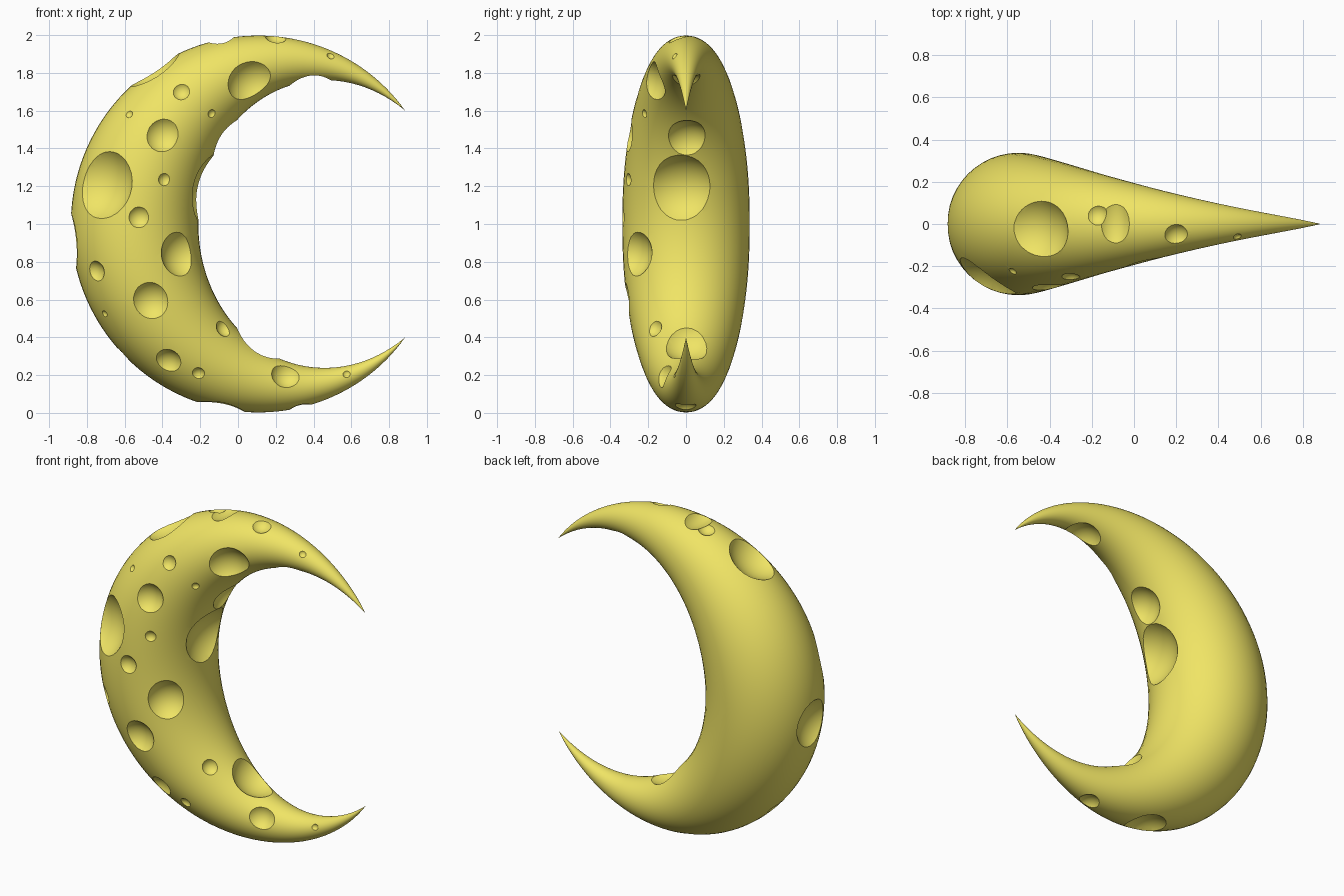
import bpy, bmesh
from math import sin, cos, pi, radians
from mathutils import Vector, Matrix
from mathutils.bvhtree import BVHTree

if "Cube" in bpy.data.objects:
    bpy.data.objects.remove(bpy.data.objects["Cube"])

RINGS, SEGS = 128, 48


def outer_point(s):
    a, r = radians(180 - 142 * s), 1 - 0.024 * s ** 5
    return Vector((0.115 + r * cos(a), 0, r * sin(a)))


def inner_point(s):
    a = radians(180 - 129 * (s - 0.8 * s * s * (1 - s)))
    return Vector((0.45 + 0.66 * cos(a), 0, 0.76 * sin(a)))


TIP = outer_point(1)
TIP_GAP = TIP - inner_point(1)

# Crescent body: round sections spanning the outer and inner arcs
bm = bmesh.new()
rings = []
for i in range(1, RINGS):
    t = -1 + 2 * i / RINGS
    s, side = abs(t), (1 if t >= 0 else -1)
    o, n = outer_point(s), inner_point(s) + TIP_GAP * s ** 8
    mid, d = (o + n) / 2, (o - n) / 2
    ring = []
    for k in range(SEGS):
        a = 2 * pi * k / SEGS
        p = mid + d * cos(a)
        ring.append(bm.verts.new((p.x, d.length * sin(a), 1 + side * p.z)))
    rings.append(ring)
for r0, r1 in zip(rings, rings[1:]):
    for k in range(SEGS):
        j = (k + 1) % SEGS
        bm.faces.new((r0[k], r0[j], r1[j], r1[k]))
for ring, side in ((rings[0], -1), (rings[-1], 1)):
    tip = bm.verts.new((TIP.x, 0, 1 + side * TIP.z))
    for k in range(SEGS):
        bm.faces.new((ring[k], ring[(k + 1) % SEGS], tip))
bmesh.ops.recalc_face_normals(bm, faces=bm.faces)
tree = BVHTree.FromBMesh(bm)
mesh = bpy.data.meshes.new("crescent_moon")
bm.to_mesh(mesh)
bm.free()
moon = bpy.data.objects.new("crescent_moon", mesh)
bpy.context.collection.objects.link(moon)

# Craters on the front face: x, z, rim radius
front = [
    (-.30, 1.70, .045), (-.575, 1.58, .02), (-.14, 1.585, .022), (-.40, 1.47, .09),
    (-.39, 1.235, .033), (-.525, 1.035, .055), (-.71, 1.21, .19), (-.75, .75, .055),
    (-.705, .525, .018), (-.46, .595, .10), (-.32, .84, .115), (-.37, .275, .07),
    (-.21, .21, .033), (-.08, .445, .045), (.06, 1.755, .12), (.25, .195, .075),
    (.575, .205, .02), (.49, 1.89, .02),
]
# Craters around the rim: x, y, z, rim radius, stretch in y
edge = [
    (-.88, 0, .91, .155, 1), (-.44, -.03, 1.81, .165, 1), (-.09, 0, 1.98, .07, 2),
    (-.17, .04, 1.95, .05, 1), (.2, -.05, 1.98, .055, 1), (-.09, 0, .03, .135, 1),
    (.33, 0, .03, .06, 1.2), (-.61, 0, .31, .045, 1), (.38, 0, 1.76, .105, 1),
    (-.09, 0, 1.47, .105, 1.1), (-.2, -.03, 1.2, .165, 1.15), (.1, 0, .36, .13, 1.1),
]

spots = []
for x, z, a in front:
    p, n = tree.ray_cast(Vector((x, -2, z)), Vector((0, 1, 0)))[:2]
    if p is None:
        p, n = tree.find_nearest(Vector((x, 0, z)))[:2]
    spots.append((p, n, a, 1))
for x, y, z, a, sy in edge:
    p, n = tree.find_nearest(Vector((x, y, z)))[:2]
    spots.append((p, n, a, sy))

# Sphere cutters hovering just off the surface
cutters = []
for p, n, a, sy in spots:
    cb = bmesh.new()
    m = Matrix.Translation(p + n * a * 0.75) @ Matrix.Diagonal((1, sy, 1, 1))
    bmesh.ops.create_uvsphere(cb, u_segments=40, v_segments=20, radius=a * 1.25, matrix=m)
    cm = bpy.data.meshes.new("crater_cutter")
    cb.to_mesh(cm)
    cb.free()
    cutter = bpy.data.objects.new("crater_cutter", cm)
    cutter.hide_render = True
    bpy.context.collection.objects.link(cutter)
    mod = moon.modifiers.new("crater", "BOOLEAN")
    mod.operation, mod.solver, mod.object = "DIFFERENCE", "EXACT", cutter
    cutters.append(cutter)

# Bake the craters and remove the cutters
deps = bpy.context.evaluated_depsgraph_get()
carved = bpy.data.meshes.new_from_object(moon.evaluated_get(deps))
moon.modifiers.clear()
moon.data = carved
for c in cutters:
    bpy.data.objects.remove(c)

# Yellow, smooth with crisp crater rims
mat = bpy.data.materials.new("moon_yellow")
mat.diffuse_color = (0.87, 0.78, 0.13, 1)
mat.use_nodes = True
mat.node_tree.nodes["Principled BSDF"].inputs["Base Color"].default_value = mat.diffuse_color
carved.materials.clear()
carved.materials.append(mat)
bpy.ops.object.select_all(action="DESELECT")
moon.select_set(True)
bpy.context.view_layer.objects.active = moon
bpy.ops.object.shade_smooth_by_angle(angle=radians(25))
